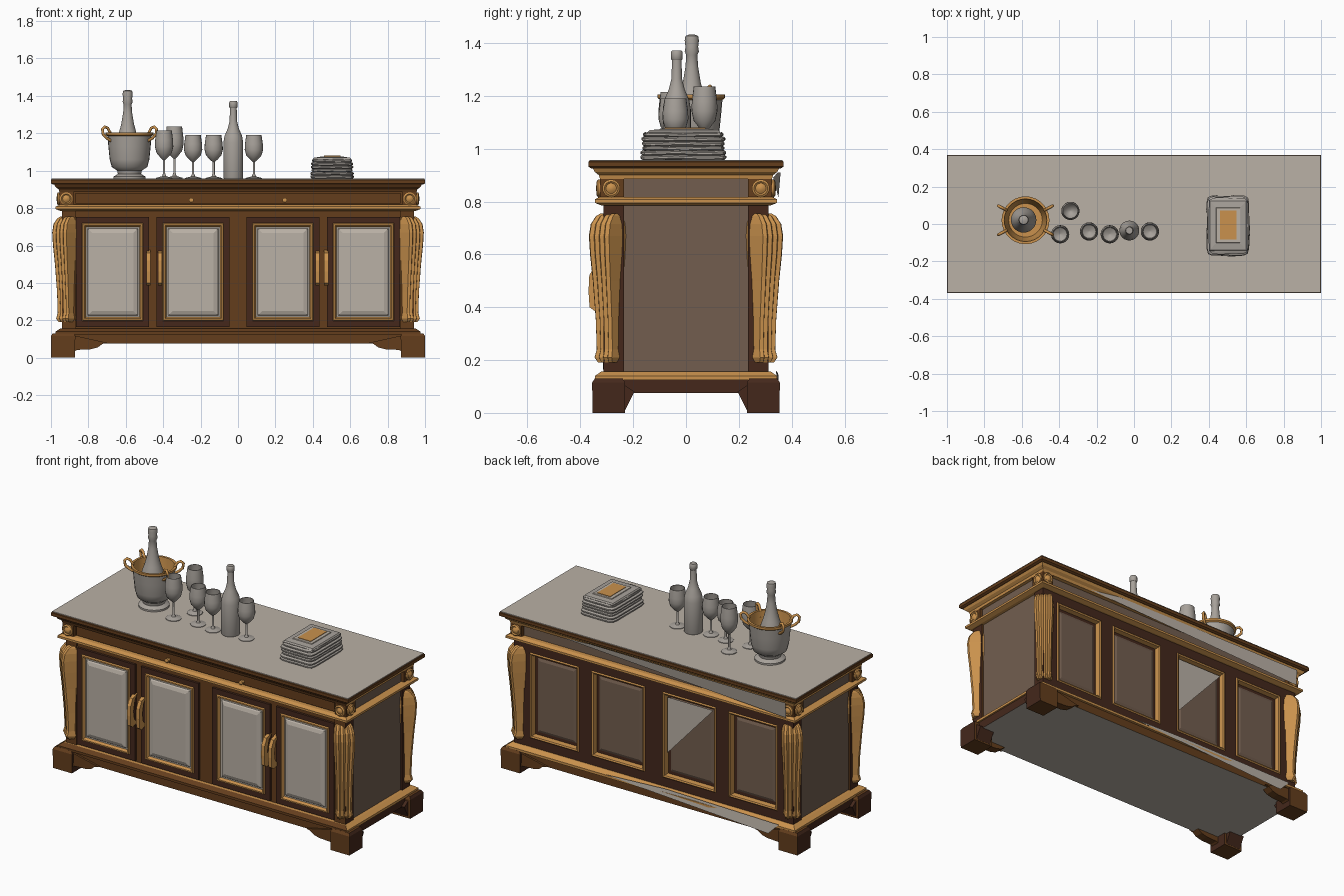
import bpy, bmesh, math, random

if "Cube" in bpy.data.objects:
    bpy.data.objects.remove(bpy.data.objects["Cube"])
random.seed(4)

def mat(name, r, g, b):
    m = bpy.data.materials.new(name)
    m.diffuse_color = [(c / 255) ** 2.2 for c in (r, g, b)] + [1]
    m.use_nodes = True
    m.node_tree.nodes["Principled BSDF"].inputs["Base Color"].default_value = m.diffuse_color
    return m

STONE = mat("pale_stone", 184, 175, 164)
GLASS = mat("grey_glass", 166, 160, 153)
GOLD = mat("gold_wood", 200, 144, 78)
BROWN = mat("brown_wood", 100, 64, 34)
DARK = mat("dark_wood", 70, 44, 33)
WALNUT = mat("dull_walnut", 114, 94, 80)

def mesh(name, verts, faces, mats, idx=None, rule=None, smooth=False, recalc=True):
    me = bpy.data.meshes.new(name)
    me.from_pydata(verts, [], faces)
    for m in mats:
        me.materials.append(m)
    if idx:
        for p, i in zip(me.polygons, idx):
            p.material_index = i
    if recalc:
        bm = bmesh.new()
        bm.from_mesh(me)
        bmesh.ops.recalc_face_normals(bm, faces=bm.faces)
        bm.to_mesh(me)
        bm.free()
    if rule:
        for p in me.polygons:
            p.material_index = rule(p.normal)
    if smooth:
        for p in me.polygons:
            p.use_smooth = True
        me.set_sharp_from_angle(angle=0.7)
    ob = bpy.data.objects.new(name, me)
    bpy.context.collection.objects.link(ob)
    return ob

def skin(name, rings, mats, **kw):
    """Join closed rings of equal length and cap both ends."""
    n = len(rings[0])
    faces = [(k*n + i, k*n + (i+1) % n, (k+1)*n + (i+1) % n, (k+1)*n + i)
             for k in range(len(rings) - 1) for i in range(n)]
    faces += [tuple(range(n))[::-1], tuple(range((len(rings)-1)*n, len(rings)*n))]
    return mesh(name, [v for r in rings for v in r], faces, mats, **kw)

def loft(name, prof, mats, cx=0, cy=0, **kw):
    """Stacked rectangles: (half x, half y, z)."""
    return skin(name, [[(cx-a, cy-b, z), (cx+a, cy-b, z), (cx+a, cy+b, z), (cx-a, cy+b, z)]
                       for a, b, z in prof], mats, **kw)

def box(name, x0, x1, y0, y1, z0, z1, mats, **kw):
    a, b = abs(x1-x0)/2, abs(y1-y0)/2
    return loft(name, [(a, b, z0), (a, b, z1)], mats, (x0+x1)/2, (y0+y1)/2, **kw)

def prism(name, pts, axis, a, b, m):
    """Outline (u, z) pushed along x or y from a to b."""
    put = (lambda u, z, t: (t, u, z)) if axis == 'x' else (lambda u, z, t: (u, t, z))
    return skin(name, [[put(u, z, t) for u, z in pts] for t in (a, b)], [m])

def lathe(name, prof, x, y, mats, idx=None, n=28):
    rings = [[(x + r*math.cos(6.28319*i/n), y + r*math.sin(6.28319*i/n), z) for i in range(n)]
             for r, z in prof]
    ids = [idx[k] for k in range(len(prof)-1) for _ in range(n)] + [idx[0], idx[-1]] if idx else None
    return skin(name, rings, mats, idx=ids, smooth=True)

def panel(name, cx, side, half, z0, z1, steps, mats):
    """Stepped rectangular panel facing front or back: (inset, depth, material)."""
    verts, faces, idx = [], [], []
    for k, (d, y, m) in enumerate(steps):
        a, b, c = half - d, z0 + d, z1 - d
        verts += [(cx-a, side*y, b), (cx+a, side*y, b), (cx+a, side*y, c), (cx-a, side*y, c)]
        if k:
            o = 4*k
            faces += [(o-4+i, o-4+(i+1) % 4, o+(i+1) % 4, o+i) for i in range(4)]
            idx += [m]*4
    o = 4*len(steps) - 4
    faces.append((o, o+1, o+2, o+3))
    idx.append(steps[-1][2])
    if side > 0:
        faces = [f[::-1] for f in faces]
    return mesh(name, verts, faces, mats, idx, recalc=False)

front_brown = lambda n: 1 if n.y < -0.3 else 0

# Carcass, base and top
loft("plinth", [(.965, .33, .075), (.965, .33, .13)], [BROWN, STONE, DARK],
     rule=lambda n: 1 if n.z < -.5 else (2 if abs(n.x) > .5 else 0))
loft("base_moulding", [(.975, .345, .125), (.975, .345, .14), (.95, .32, .157)], [GOLD, BROWN], rule=front_brown)
box("carcass", -.93, .93, -.30, .268, .14, .80, [BROWN, WALNUT], rule=lambda n: 1 if abs(n.x) > .5 else 0)
loft("ledge", [(.95, .32, .785), (.975, .345, .795), (.975, .345, .808), (.955, .325, .818)], [GOLD])
box("frieze", -.935, .935, -.30, .30, .81, .89, [BROWN, WALNUT], rule=lambda n: 1 if n.y > -.5 else 0)
loft("top_moulding", [(.955, .325, .885), (.958, .33, .9), (.975, .345, .912), (.985, .355, .93)],
     [GOLD, BROWN], rule=front_brown)
loft("top_slab", [(.99, .36, .926), (1, .369, .932), (1, .369, .95), (.997, .366, .954)], [BROWN])
box("stone_top", -.996, .996, -.365, .365, .95, .958, [STONE])
box("drawer_front", -.87, .87, -.312, -.29, .825, .88, [BROWN])
for x in (-.25, .25):
    loft("drawer_knob", [(.005, .012, .83), (.013, .016, .838), (.013, .016, .846), (.005, .012, .854)],
         [GOLD], x, -.318)

# Corners: posts, frieze blocks with rosettes, fluted corbels, bracket feet
def rosette(x, y, z, nx, ny):
    rings = []
    for r, d in ((.034, 0), (.034, .008), (.026, .013), (.02, .008), (.008, .016)):
        ring = []
        for i in range(16):
            u, w = r*math.cos(math.pi*i/8), r*math.sin(math.pi*i/8)
            ring.append((x + nx*d + abs(ny)*u, y + ny*d + abs(nx)*u, z + w))
        rings.append(ring)
    skin("rosette", rings, [GOLD], smooth=True)

for sx in (-1, 1):
    for sy in (-1, 1):
        box("corner_post", sx*.87, sx*.942, sy*.235, sy*.312, .15, .79, [DARK if sy > 0 else BROWN, DARK],
            rule=lambda n: 1 if abs(n.x) > .5 else 0)
        box("frieze_block", sx*.88, sx*.955, sy*.235, sy*.325, .815, .888, [BROWN])
        rosette(sx*.918, sy*.325, .85, 0, sy)
        rosette(sx*.955, sy*.283, .85, sx, 0)
        rings = []
        for z, r, w in ((.19, .004, .038), (.21, .016, .046), (.24, .008, .042), (.35, .012, .043), (.5, .024, .047),
                        (.6, .034, .052), (.67, .038, .054), (.715, .03, .052), (.745, .008, .046), (.755, -.01, .04)):
            ring = []
            sec = [(-1, -.06)] + [(t/4, r + (.005 if t % 2 else -.005)) for t in range(-4, 5)] + [(1, -.06)]
            for t, d in sec:
                u, v = d*.707 + t*w*.707, d*.707 - t*w*.707
                ring.append((sx*(.932 + u), sy*(.306 + v), z))
            rings.append(ring)
        skin("fluted_corbel", rings, [GOLD])
        loft("foot", [(.064, .062, 0), (.065, .0625, .115), (.056, .053, .13)], [BROWN, DARK], sx*.935, sy*.2925,
             rule=lambda n: 1 if abs(n.x) > .5 else 0)
        prism("long_bracket", [(sx*u, z) for u, z in ((.88, .03), (.86, .042), (.79, .045), (.75, .055),
              (.725, .074), (.70, .08), (.88, .12))], 'y', sy*.29, sy*.342, BROWN)
        prism("end_bracket", [(sy*u, z) for u, z in ((.24, 0), (.23, .01), (.195, .08), (.24, .11))],
              'x', sx*.885, sx*.985, DARK)

# Four doors at the front, four recessed panels at the back
for cx in (-.67, -.24, .24, .67):
    panel("door", cx, -1, .195, .165, .752,
          [(0, .298, 0), (0, .314, 0), (.032, .314, 0), (.036, .323, 1), (.044, .323, 1), (.052, .306, 1),
           (.06, .306, 2), (.066, .313, 2), (.085, .320, 2)], [DARK, GOLD, STONE])
    panel("back_panel", cx, 1, .225 if abs(cx) > .5 else .24, .15, .79,
          [(0, .27, 0), (0, .31, 0), (.06, .31, 0), (.066, .316, 1), (.074, .312, 1), (.078, .282, 1),
           (.095, .282, 0), (.11, .288, 2)], [DARK, GOLD, WALNUT])
for x in (-.478, -.418, .425, .472):
    prism("door_handle", [(-.30, .40), (-.345, .385), (-.365, .40), (-.369, .46), (-.366, .52), (-.345, .56),
          (-.30, .575), (-.325, .54), (-.338, .48), (-.33, .43)], 'x', x - .011, x + .011, GOLD)

# Loose pale sheets on the back
mesh("back_frieze_sheet", [(.6, .33, .89), (.4, .347, .91), (-.92, .358, .91), (-.92, .35, .815)], [(0, 1, 2, 3)], [STONE], recalc=False)
mesh("back_base_sheet", [(.3, .349, .145), (-.1, .34, .16), (-.87, .349, .15), (-.8, .352, .08), (0, .349, .125)],
     [(0, 1, 2, 3, 4)], [STONE], recalc=False)
mesh("back_panel_sheet", [(-.085, .3, .7), (-.395, .3, .7), (-.085, .3, .36)], [(0, 1, 2)], [STONE], recalc=False)

# Ice bucket with bottle
T = .957
lathe("ice_bucket", [(.086, T), (.086, .968), (.062, .982), (.066, 1.0), (.095, 1.02), (.106, 1.06), (.113, 1.13),
      (.118, 1.185), (.128, 1.192), (.128, 1.205), (.114, 1.205), (.108, 1.13), (.09, 1.03)],
      -.58, .02, [GLASS, GOLD], [0]*7 + [1]*5)
for a in (28, -28, 152, 208):
    c, s = math.cos(math.radians(a)), math.sin(math.radians(a))
    cu = bpy.data.curves.new("bucket_handle", 'CURVE')
    cu.dimensions, cu.bevel_depth, cu.bevel_resolution = '3D', .008, 2
    sp = cu.splines.new('POLY')
    pts = [(.115, 1.2), (.132, 1.228), (.15, 1.235), (.164, 1.222), (.16, 1.195), (.14, 1.175), (.112, 1.16)]
    sp.points.add(len(pts) - 1)
    for p, (r, z) in zip(sp.points, pts):
        p.co = (-.58 + r*c, .02 + r*s, z, 1)
    cu.materials.append(GOLD)
    bpy.context.collection.objects.link(bpy.data.objects.new("bucket_handle", cu))
lathe("sparkling_bottle", [(.068, 1.03), (.068, 1.12), (.06, 1.165), (.046, 1.205), (.034, 1.25), (.024, 1.31),
      (.021, 1.355), (.027, 1.368), (.024, 1.385), (.027, 1.41), (.024, 1.427), (.01, 1.432)], -.59, .022, [GLASS])

# Wine bottle and glasses
lathe("wine_bottle", [(.05, T), (.053, .965), (.053, 1.15), (.047, 1.185), (.03, 1.225), (.02, 1.265), (.018, 1.335),
      (.022, 1.34), (.022, 1.365), (.018, 1.372)], -.025, -.035, [GLASS])
for x, y, h in ((-.395, -.055, 1.215), (-.34, .07, 1.235), (-.24, -.04, 1.19), (-.13, -.055, 1.19), (.085, -.04, 1.19)):
    k = (h - T) / .233
    prof = [(.044, 0), (.044, .004), (.012, .012), (.006, .025), (.006, .09), (.02, .102), (.041, .125), (.049, .155),
            (.048, .185), (.041, .233), (.038, .233), (.045, .185), (.045, .155), (.036, .125), (.005, .106)]
    lathe("wine_glass", [(r, T + z*k) for r, z in prof], x, y, [GLASS], n=20)

# Stack of folded linen with a framed plate on top
for k in range(6):
    hx, hy = .116 - random.random()*.006 - k*.001, .162 - random.random()*.008 - k*.001
    ph, rings = random.random()*6, []
    for d, z in ((.006, .001), (0, .006), (0, .013), (.008, .0185)):
        ring = []
        for i in range(48):
            t = 6.28319*i/48
            c, s = math.cos(t), math.sin(t)
            q = (abs(c)**10 + abs(s)**10) ** -.1
            w = .002*math.sin(5*t + ph)
            ring.append((.503 + (hx - d + w)*c*q, -.01 + (hy - d + w)*s*q, T + .0172*k + z + w*.8))
        rings.append(ring)
    skin("folded_linen", rings, [GLASS], smooth=True)
loft("top_linen", [(.1, .135, 1.055), (.102, .137, 1.063), (.096, .13, 1.07), (.07, .1, 1.073)], [GLASS], .503, -.008)
loft("small_plate", [(.066, .096, 1.07), (.063, .092, 1.077), (.045, .078, 1.077)], [STONE], .503, -.006)
box("gold_plate", .46, .547, -.082, .073, 1.074, 1.08, [GOLD])
